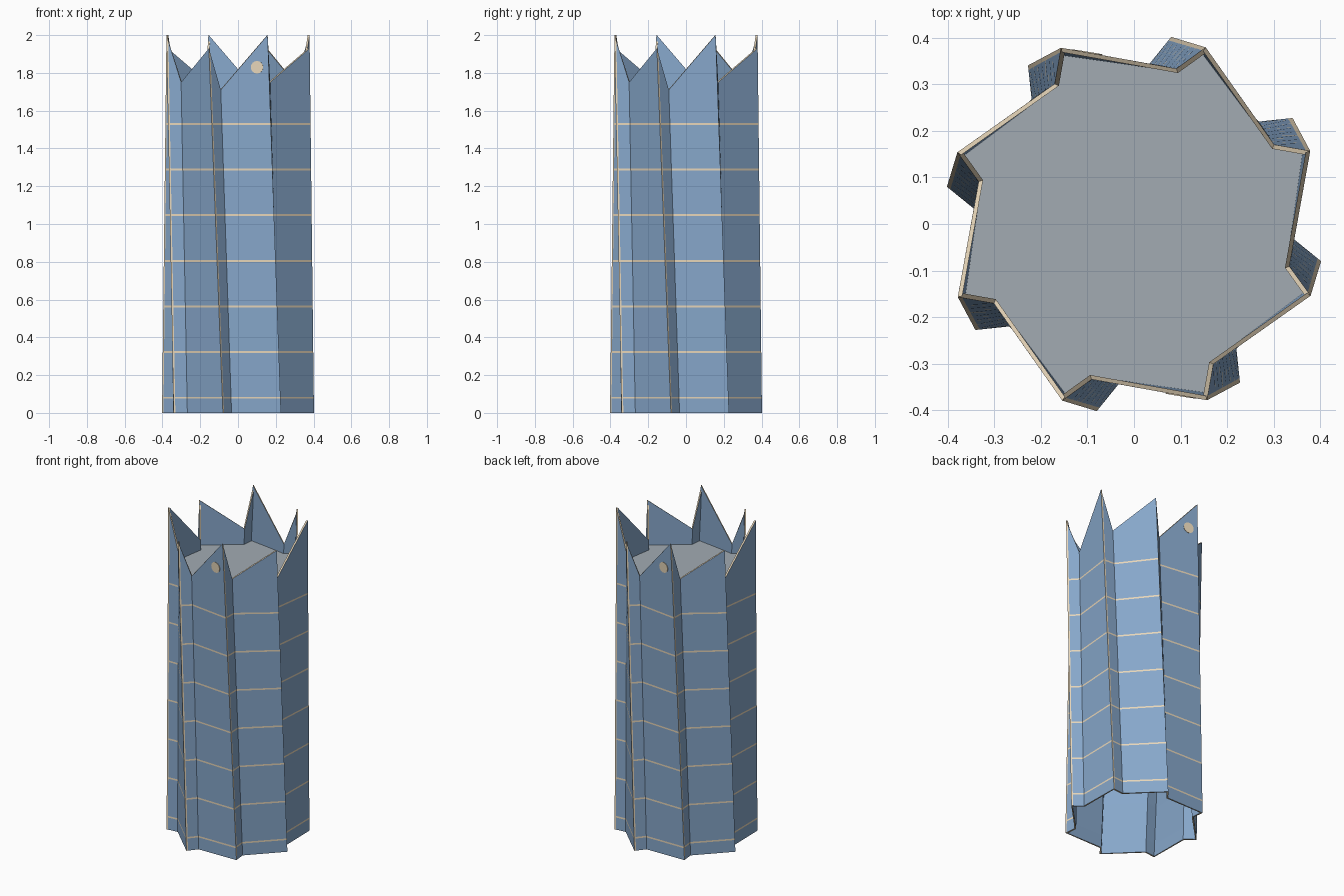
import bpy, bmesh, math
from mathutils import Vector

cube = bpy.data.objects.get("Cube")
if cube:
    bpy.data.objects.remove(cube, do_unlink=True)

TEETH, HEIGHT, WALL = 8, 2.0, 0.01
OUTER_R, INNER_R = 0.41, 0.347
PITCH = math.tau / TEETH
TWIST = PITCH / 4


def material(name, rgb):
    m = bpy.data.materials.new(name)
    m.use_nodes = True
    m.diffuse_color = (*rgb, 1)
    m.node_tree.nodes["Principled BSDF"].inputs["Base Color"].default_value = (*rgb, 1)
    return m


cream = material("cream trim", (0.82, 0.69, 0.50))
blue = material("steel blue", (0.24, 0.385, 0.59))
grey = material("cool grey", (0.36, 0.41, 0.45))


def add_object(name, bm, mats):
    mesh = bpy.data.meshes.new(name)
    bm.to_mesh(mesh)
    bm.free()
    for m in mats:
        mesh.materials.append(m)
    obj = bpy.data.objects.new(name, mesh)
    bpy.context.collection.objects.link(obj)
    return obj


def on_edge(radius, angle, z):
    """Point at height z on a straight edge that leans round the axis."""
    low = Vector((math.cos(angle + TWIST), math.sin(angle + TWIST), 0)) * radius
    high = Vector((math.cos(angle), math.sin(angle), 0)) * radius
    p = low.lerp(high, z / HEIGHT)
    p.z = z
    return p


def tip(k, z):
    return on_edge(OUTER_R, PITCH * (k + 0.5), z)


def notch(k, z):
    return on_edge(INNER_R, PITCH * (k + 0.5) + PITCH / 8, z)


def strip(k, z):
    return tip(k, z).lerp(notch(k, z), 0.13)


# Saw-toothed wall: each tooth has a tip, a narrow trim strip and a notch
columns = []
for k in range(TEETH):
    peak, valley = (1.93, 1.71) if k % 2 else (2.0, 1.75)
    columns += [(tip, k, peak),
                (strip, k, peak + (valley - peak) * 0.13),
                (notch, k, valley)]

levels = [0.0]
for i in range(7):
    z = 0.08 + i * 0.2417
    levels += [z - 0.005, z + 0.005]

bm = bmesh.new()
grid = [[bm.verts.new(place(k, z)) for z in levels + [top]] for place, k, top in columns]
for c, left in enumerate(grid):
    right = grid[(c + 1) % len(grid)]
    for row in range(len(levels)):
        face = bm.faces.new((left[row], right[row], right[row + 1], left[row + 1]))
        # Seam rows and tip strips are trim, the rest is blue
        face.material_index = 0 if row % 2 or c % 3 == 0 else 1
wall = add_object("fluted_wall", bm, [cream, blue])
shell = wall.modifiers.new("thickness", 'SOLIDIFY')
shell.thickness = WALL
shell.offset = -1
shell.material_offset = 1
shell.material_offset_rim = -1

# Roof deck set below the notches
bm = bmesh.new()
outline = []
for k in range(TEETH):
    for p in (tip(k, 1.65), notch(k, 1.65)):
        outline.append(bm.verts.new((p.x * 0.985, p.y * 0.985, p.z)))
bm.faces.new(outline)
deck = add_object("roof_deck", bm, [grey])
slab = deck.modifiers.new("thickness", 'SOLIDIFY')
slab.thickness = 0.02
slab.offset = -1

# Round badges on the front and back panels
for name, k in (("front_disc", 5), ("back_disc", 1)):
    z = 1.83
    a, b = notch(k, z), tip(k + 1, z)
    centre = a.lerp(b, 0.76)
    rise = notch(k, z + 0.1).lerp(tip(k + 1, z + 0.1), 0.76) - centre
    normal = (b - a).cross(rise).normalized()
    bm = bmesh.new()
    bmesh.ops.create_cone(bm, cap_ends=True, segments=24, radius1=0.033,
                          radius2=0.033, depth=0.009)
    disc = add_object(name, bm, [cream])
    disc.location = centre
    disc.rotation_euler = normal.to_track_quat('Z', 'Y').to_euler()
